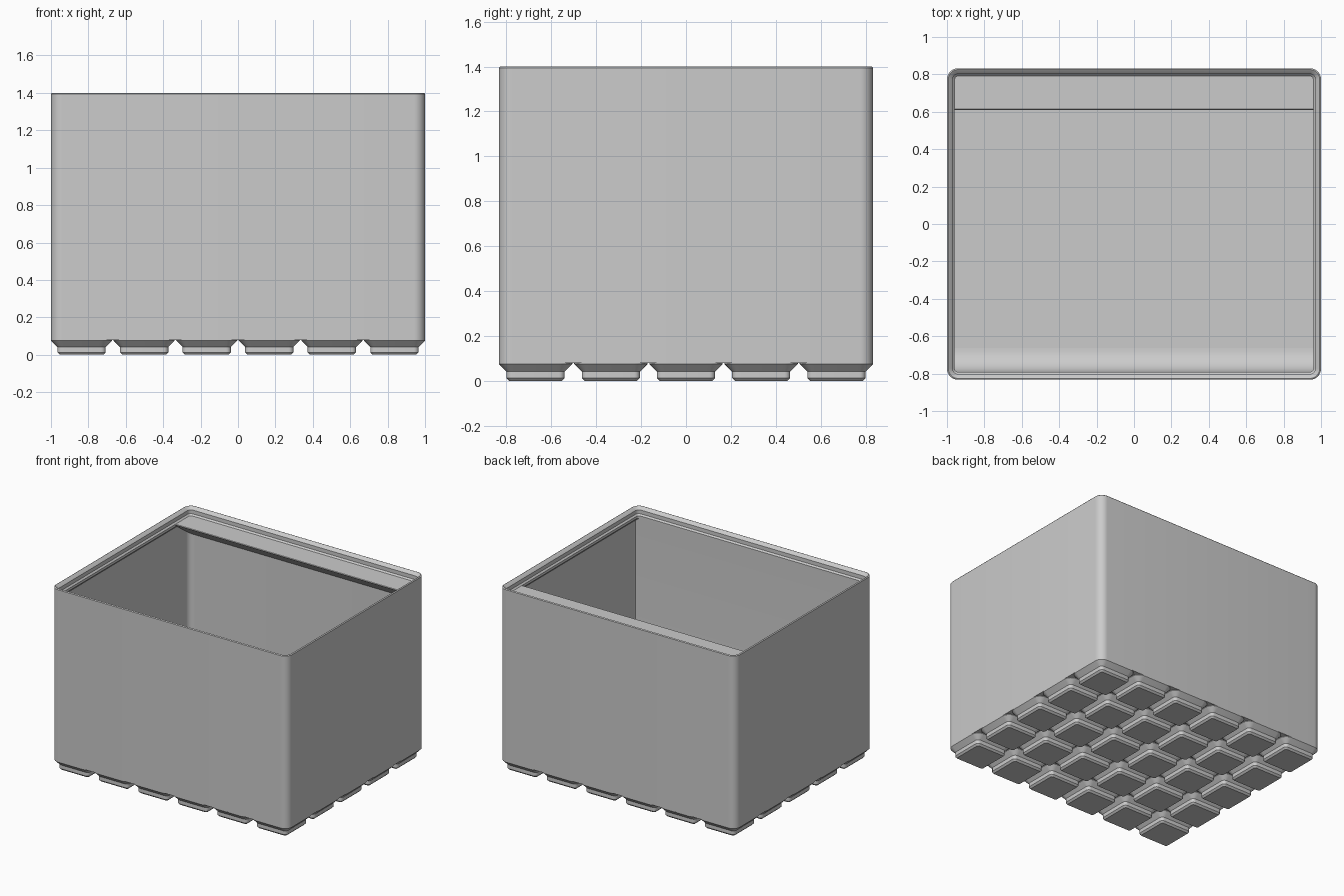
import bpy, bmesh
from math import sin, cos, pi, radians

cube = bpy.data.objects.get("Cube")
if cube:
    bpy.data.objects.remove(cube, do_unlink=True)

HALF_X, HALF_Y, CORNER = 62.75, 52.25, 3.75   # outer shell in millimetres
S = 1 / HALF_X                                # millimetres to scene units
PITCH = 21

grey = bpy.data.materials.new("plain grey")
grey.use_nodes = True
grey.diffuse_color = (0.6, 0.6, 0.6, 1)
grey.node_tree.nodes["Principled BSDF"].inputs["Base Color"].default_value = (0.6, 0.6, 0.6, 1)


def finish(bm, name):
    """Turn a bmesh into a smooth-by-angle mesh."""
    bmesh.ops.recalc_face_normals(bm, faces=bm.faces)
    mesh = bpy.data.meshes.new(name)
    bm.to_mesh(mesh)
    bm.free()
    mesh.materials.append(grey)
    mesh.shade_smooth()
    mesh.set_sharp_from_angle(angle=radians(30))
    return mesh


def place(mesh, name, location=(0, 0, 0)):
    obj = bpy.data.objects.new(name, mesh)
    obj.location = location
    bpy.context.collection.objects.link(obj)
    return obj


def loft(name, hx, hy, radius, steps, segments=8):
    """Stack rounded rectangles; each step is (inset, height)."""
    bm = bmesh.new()
    rings = []
    for inset, z in steps:
        r = radius - inset
        ring = []
        for quarter, (sx, sy) in enumerate([(1, 1), (-1, 1), (-1, -1), (1, -1)]):
            for i in range(segments + 1):
                a = (quarter + i / segments) * pi / 2
                x = sx * (hx - radius) + r * cos(a)
                y = sy * (hy - radius) + r * sin(a)
                ring.append(bm.verts.new((x * S, y * S, z * S)))
        rings.append(ring)
    n = len(rings[0])
    for low, high in zip(rings, rings[1:]):
        for i in range(n):
            j = (i + 1) % n
            bm.faces.new((low[i], low[j], high[j], high[i]))
    bm.faces.new(rings[0][::-1])
    bm.faces.new(rings[-1])
    return finish(bm, name)


def prism(name, half_width, profile):
    """Extrude a (y, z) profile along x."""
    bm = bmesh.new()
    face = bm.faces.new([bm.verts.new((-half_width * S, y * S, z * S)) for y, z in profile])
    moved = bmesh.ops.extrude_face_region(bm, geom=[face])["geom"]
    verts = [v for v in moved if isinstance(v, bmesh.types.BMVert)]
    bmesh.ops.translate(bm, verts=verts, vec=(2 * half_width * S, 0, 0))
    return finish(bm, name)


# Shell: outside wall, stepped stacking lip, inside wall and floor
FLOOR = 7
LIP = 84
shell_steps = [(0, 5), (0, LIP + 3.5), (0.2, LIP + 3.75), (0.45, LIP + 3.85), (0.7, LIP + 3.7),
               (1.9, LIP + 2.5), (1.9, LIP + 0.7), (2.6, LIP), (2.6, LIP - 1.2),
               (0.95, LIP - 2.85), (0.95, FLOOR)]
place(loft("bin_shell", HALF_X, HALF_Y, CORNER, shell_steps), "bin_shell")

# Curved scoop along the front wall
R = 8
front = -HALF_Y + 2.6
scoop = [(front - 0.95, FLOOR), (front - 0.95, LIP - 1.2), (front, LIP - 1.2)]
for i in range(13):
    a = i / 12 * pi / 2
    scoop.append((front + R - R * cos(a), FLOOR + R - R * sin(a)))
place(prism("front_scoop", HALF_X - 0.9, scoop), "front_scoop")

# Label shelf along the back wall with a sloping underside
back = HALF_Y - 0.95
shelf = [(back, LIP), (back - 12.75, LIP), (back - 13, LIP - 0.2),
         (back - 12.8, LIP - 0.5), (back, LIP - 9.6)]
place(prism("label_shelf", HALF_X - 1.35, shelf), "label_shelf")

# Grid of stepped feet
foot = loft("foot", 10.25, 10.25, CORNER,
            [(2.95, 0), (2.15, 0.8), (2.15, 2.6), (0, 4.75), (0, 5)], segments=6)
for col in range(6):
    for row in range(5):
        place(foot, f"foot_{col + 1}_{row + 1}",
              ((col - 2.5) * PITCH * S, (row - 2) * PITCH * S, 0))
